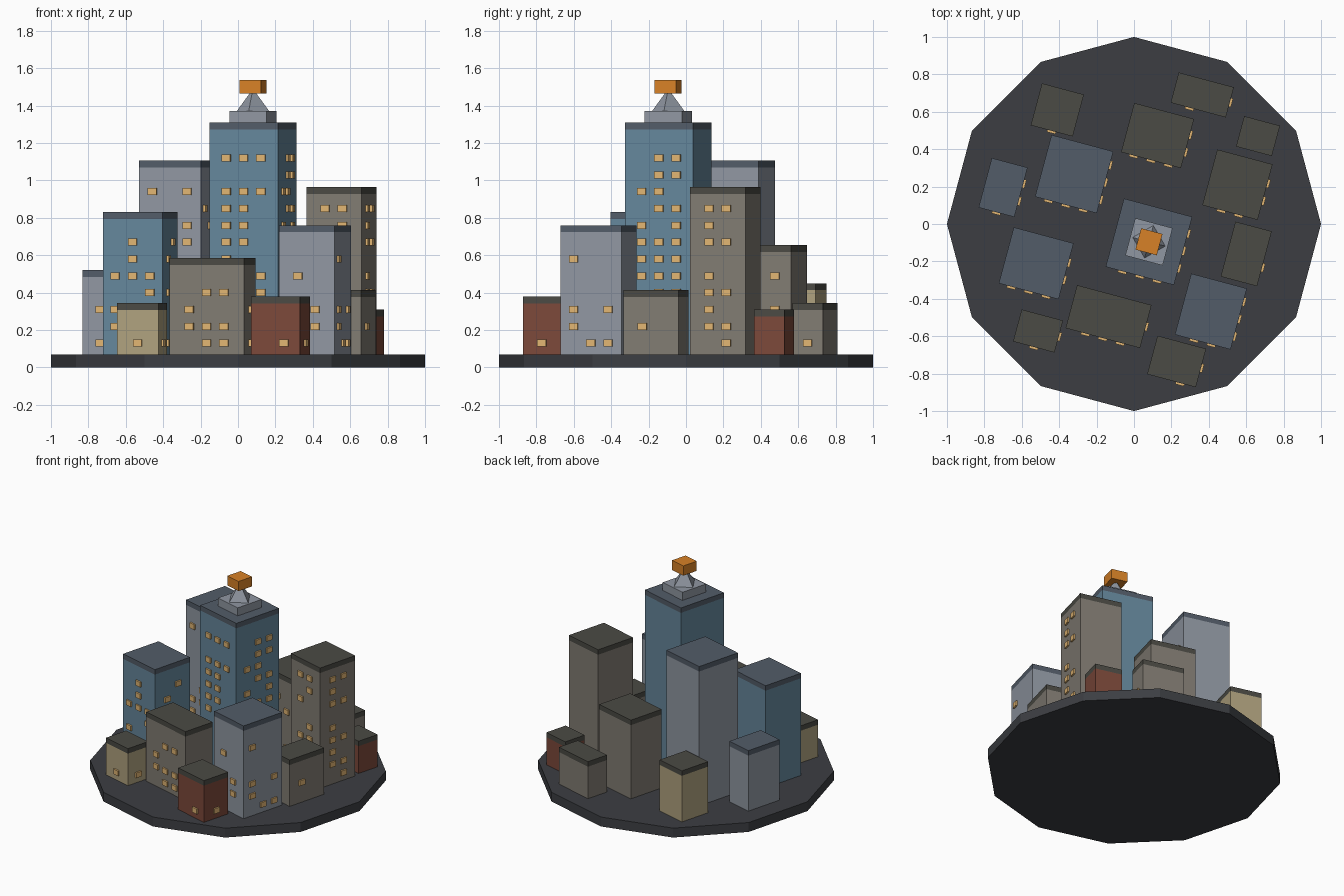
import bpy, bmesh
from math import radians
from mathutils import Matrix, Vector

if "Cube" in bpy.data.objects:
    bpy.data.objects.remove(bpy.data.objects["Cube"])

BASE, CAP, ROW0, STEP, COL = 0.07, 0.037, 0.13, 0.09, 0.096
ROT = Matrix.Rotation(radians(-15), 4, 'Z')
COLORS = {
    "blue": (.13, .24, .33), "cool": (.28, .31, .36), "warm": (.22, .20, .17),
    "brick": (.20, .065, .042), "tan": (.43, .36, .21),
    "roof_cool": (.085, .107, .138), "roof_warm": (.07, .069, .058),
    "ground": (.045, .048, .055), "light": (.75, .46, .17), "orange": (.68, .22, .02),
}
MATS = {}
for key, rgb in COLORS.items():
    MATS[key] = bpy.data.materials.new(key)
    MATS[key].diffuse_color = (*rgb, 1)


def finish(bm, name, mat):
    me = bpy.data.meshes.new(name)
    bm.to_mesh(me)
    bm.free()
    me.materials.append(MATS[mat])
    ob = bpy.data.objects.new(name, me)
    bpy.context.collection.objects.link(ob)


def add_box(bm, origin, local, size):
    """Box at a local offset inside the street grid turned by 15 degrees."""
    m = (Matrix.Translation(origin) @ ROT @ Matrix.Translation(local)
         @ Matrix.Diagonal((*size, 1)))
    bmesh.ops.create_cube(bm, size=1, matrix=m)


def block(name, x, y, z0, z1, w, d, mat):
    bm = bmesh.new()
    add_box(bm, (x, y, 0), (0, 0, (z0 + z1) / 2), (w, d, z1 - z0))
    finish(bm, name, mat)


def cone(name, x, y, z0, z1, r0, r1, sides, mat, rot=Matrix()):
    bm = bmesh.new()
    bmesh.ops.create_cone(bm, cap_ends=True, segments=sides, radius1=r0, radius2=r1,
                          depth=z1 - z0,
                          matrix=Matrix.Translation((x, y, (z0 + z1) / 2)) @ rot)
    finish(bm, name, mat)


def columns(width):
    return 1 if width < .24 else 2 if width < .32 else 3


def windows(name, x, y, w, d, front, right):
    """One digit per floor from the bottom; its bits are the lit columns."""
    bm = bmesh.new()
    for rows, span, side in ((front, w, False), (right, d, True)):
        n = columns(span)
        for r, digit in enumerate(rows):
            for c in range(n):
                if int(digit) >> c & 1:
                    u, z = (c - (n - 1) / 2) * COL, ROW0 + r * STEP
                    if side:
                        add_box(bm, (x, y, 0), (w / 2, u, z), (.024, .048, .038))
                    else:
                        add_box(bm, (x, y, 0), (u, -d / 2, z), (.048, .024, .038))
    finish(bm, name, "light")


# name, x, y, width, depth, top, wall, lit front windows, lit right windows
BUILDINGS = [
    ("central_tower", .08, -.095, .378, .378, 1.31, "blue", "534641333707", "523677756366"),
    ("tall_block", -.32, .267, .342, .342, 1.107, "cool", "2513604405", "5236140250"),
    ("east_tower", .553, .21, .306, .308, .965, "warm", "121320123", "231310313"),
    ("west_tower", -.523, -.21, .331, .31, .83, "blue", "2114722", "1203012"),
    ("south_east_block", .411, -.468, .308, .338, .76, "cool", "123010", "615001"),
    ("north_block", .126, .473, .331, .272, .655, "warm", "52143", "10202"),
    ("south_block", -.136, -.495, .412, .238, .585, "warm", "6716", "1010"),
    ("far_west_block", -.70, .195, .198, .274, .52, "cool", "101", "120"),
    ("north_west_house", -.41, .61, .232, .232, .45, "tan", "10", "00"),
    ("east_house", .60, -.16, .201, .304, .415, "warm", "00", "01"),
    ("south_house", .228, -.735, .269, .213, .38, "brick", "20", "10"),
    ("north_house", .365, .69, .305, .167, .345, "warm", "1", "1"),
    ("south_west_house", -.513, -.572, .229, .177, .345, "tan", "1", "1"),
    ("north_east_house", .663, .47, .198, .168, .31, "brick", "0", "0"),
]

# Round twelve-sided ground plate
cone("ground_plate", 0, 0, 0, BASE, 1, 1, 12, "ground")

# Buildings with flush roof slabs and lit windows
for name, x, y, w, d, h, wall, front, right in BUILDINGS:
    block(name + "_walls", x, y, BASE, h - CAP, w, d, wall)
    roof = "roof_cool" if wall in ("blue", "cool") else "roof_warm"
    block(name + "_roof", x, y, h - CAP, h, w, d, roof)
    if (front + right).strip("0"):
        windows(name + "_windows", x, y, w, d, front, right)

# Tower crown: plinth, pyramid spire and beacon
block("crown_plinth", .08, -.095, 1.31, 1.37, .207, .207, "cool")
cone("crown_spire", .08, -.095, 1.37, 1.49, .09, 0, 4, "cool", ROT)
block("beacon", .08, -.095, 1.465, 1.537, .118, .118, "orange")

for m in bpy.data.materials:
    if m.users and not m.is_grease_pencil:
        m.use_nodes = True
        m.node_tree.nodes["Principled BSDF"].inputs["Base Color"].default_value = m.diffuse_color
